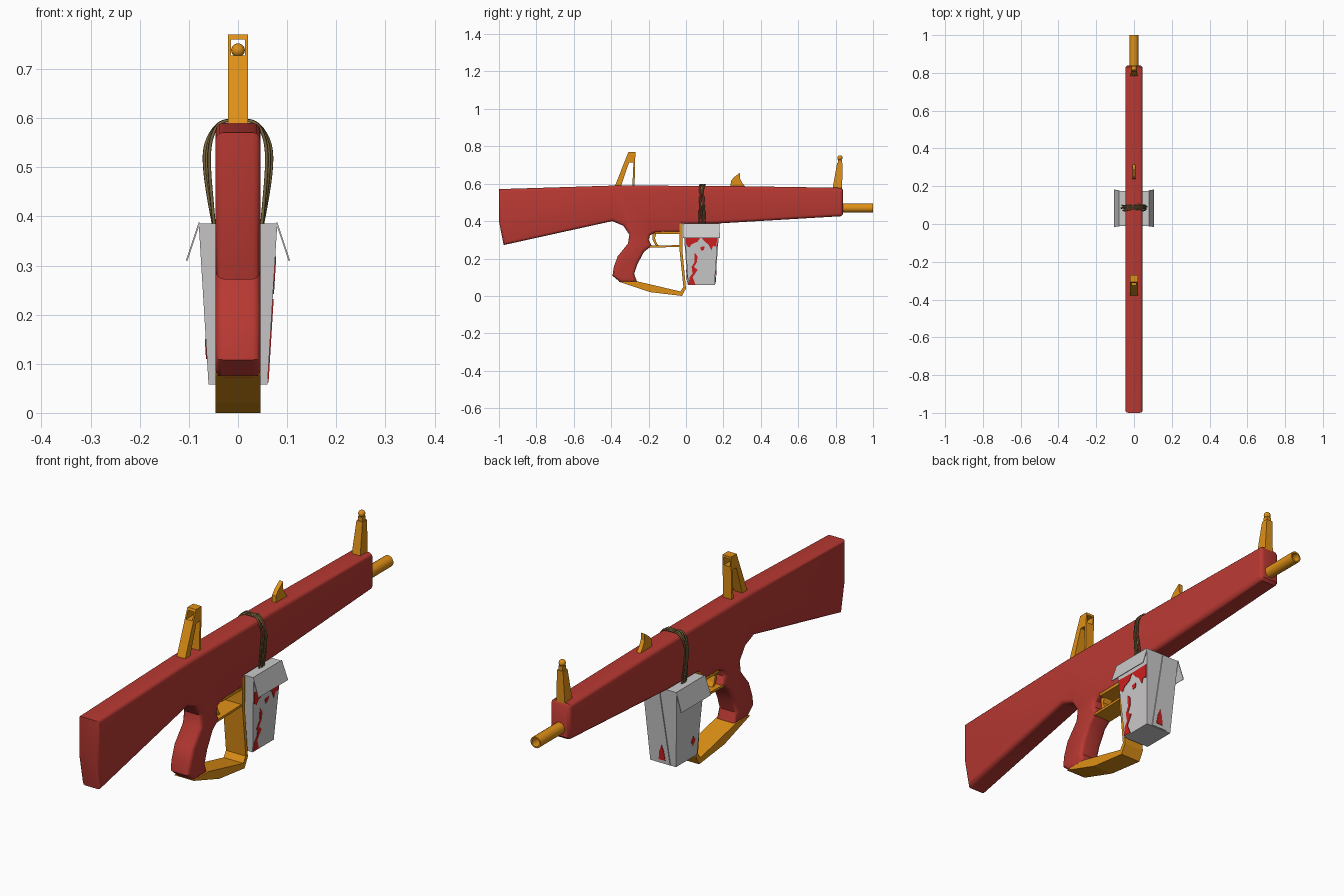
import bpy, bmesh, math, random

if "Cube" in bpy.data.objects:
    bpy.data.objects.remove(bpy.data.objects["Cube"])
random.seed(4)

def material(name, col):
    m = bpy.data.materials.new(name)
    m.diffuse_color = (*col, 1)
    m.use_nodes = True
    m.node_tree.nodes["Principled BSDF"].inputs["Base Color"].default_value = m.diffuse_color
    return m

RED = material("red_wood", (0.48, 0.04, 0.032))
GOLD = material("gold_metal", (0.74, 0.28, 0.008))
WHITE = material("white_card", (0.6, 0.59, 0.59))
PAINT = material("red_paint", (0.62, 0.014, 0.014))
ROPE = material("olive_rope", (0.19, 0.13, 0.045))

def finish(name, bm, mat, smooth=None):
    bmesh.ops.recalc_face_normals(bm, faces=bm.faces)
    me = bpy.data.meshes.new(name)
    bm.to_mesh(me)
    bm.free()
    me.materials.append(mat)
    ob = bpy.data.objects.new(name, me)
    bpy.context.collection.objects.link(ob)
    if smooth:
        bpy.ops.object.select_all(action='DESELECT')
        ob.select_set(True)
        bpy.context.view_layer.objects.active = ob
        bpy.ops.object.shade_smooth_by_angle(angle=math.radians(smooth))
    return ob

def solid(name, a, b, mat, bevel=0, smooth=None):
    """Closed solid between two matching outlines."""
    bm = bmesh.new()
    va, vb = [bm.verts.new(p) for p in a], [bm.verts.new(p) for p in b]
    caps = [bm.faces.new(va), bm.faces.new(vb)]
    n = len(a)
    for i in range(n):
        j = (i + 1) % n
        bm.faces.new((va[i], va[j], vb[j], vb[i]))
    if bevel:
        bmesh.ops.recalc_face_normals(bm, faces=bm.faces)
        edges = [e for f in caps for e in f.edges]
        bmesh.ops.bevel(bm, geom=edges, offset=bevel, segments=3, profile=0.5, affect='EDGES')
    return finish(name, bm, mat, smooth)

def prism(name, pts, x0, x1, mat, **kw):
    """Side (y, z) outline extruded across x."""
    return solid(name, [(x0, y, z) for y, z in pts], [(x1, y, z) for y, z in pts], mat, **kw)

# stock, receiver and grip in one silhouette
prism("body", [(-1, .571), (-.383, .59), (.2, .588), (.832, .578), (.84, .565), (.84, .437), (.828, .426),
               (.18, .388), (-.02, .386), (-.022, .342), (-.165, .338), (-.192, .325), (-.2, .3),
               (-.183, .268), (-.225, .235), (-.26, .17), (-.277, .118), (-.262, .075), (-.35, .072),
               (-.393, .108), (-.386, .155), (-.365, .212), (-.31, .28), (-.303, .327), (-.335, .375),
               (-.394, .4), (-.975, .272), (-1, .4)], -.046, .046, RED, bevel=.016, smooth=35)

# trigger guard, crossbar and trigger
prism("guard", [(-.035, .386), (-.018, .386), (-.02, .25), (.0, .04), (-.022, .0), (-.19, .02), (-.36, .076),
                (-.262, .078), (-.03, .024), (-.014, .048), (-.035, .25)], -.046, .046, GOLD)
prism("guard_crossbar", [(-.2, .258), (-.03, .262), (-.03, .272), (-.2, .268)], -.04, .04, GOLD)
prism("guard_plate", [(-.165, .332), (-.025, .332), (-.025, .345), (-.165, .345)], -.04, .04, GOLD)
prism("trigger", [(-.18, .345), (-.155, .345), (-.166, .31), (-.158, .285), (-.145, .266), (-.165, .272),
                  (-.178, .3)], -.02, .02, GOLD)

# rear sight: two legs, then an open window on top
prism("rear_sight_legs", [(-.383, .58), (-.325, .727), (-.272, .727), (-.275, .58), (-.287, .58),
                          (-.281, .712), (-.305, .712), (-.35, .58)], -.02, .02, GOLD)
for s, side in ((-1, "left"), (1, "right")):
    prism("rear_sight_" + side, [(-.325, .727), (-.308, .77), (-.27, .77), (-.272, .727)],
          s * .014, s * .02, GOLD)
prism("rear_sight_top", [(-.312, .76), (-.308, .77), (-.27, .77), (-.27, .76)], -.02, .02, GOLD)

# middle fin
prism("middle_fin", [(.238, .575), (.24, .615), (.255, .633), (.288, .658), (.288, .628), (.3, .605),
                     (.325, .575)], -.009, .009, GOLD)

# front sight: tapered post, collar and bead
solid("front_sight_post", [(x, y, .57) for x, y in ((-.02, .783), (.02, .783), (.02, .834), (-.02, .834))],
      [(x, y, .71) for x, y in ((-.014, .808), (.014, .808), (.014, .838), (-.014, .838))], GOLD)
prism("front_sight_collar", [(.812, .705), (.812, .727), (.834, .727), (.834, .705)], -.01, .01, GOLD)
bpy.ops.mesh.primitive_uv_sphere_add(segments=16, ring_count=10, radius=.014, location=(0, .823, .738))
bead = bpy.context.object
bead.name = "front_sight_bead"
bead.data.materials.append(GOLD)
bpy.ops.object.shade_smooth()

# hollow barrel
bm = bmesh.new()
rings = [[bm.verts.new((r * math.cos(t * math.pi / 8), y, .47 + r * math.sin(t * math.pi / 8)))
          for t in range(16)] for r, y in ((.024, .8), (.024, 1), (.018, 1), (.018, .85))]
for a, b in zip(rings, rings[1:]):
    for i in range(16):
        j = (i + 1) % 16
        bm.faces.new((a[i], a[j], b[j], b[i]))
bm.faces.new(rings[0])
bm.faces.new(rings[-1])
finish("barrel", bm, GOLD, 40)

# tapered carton hung under the body
BZ, TZ = .058, .386
def rect(hx, y0, y1, z):
    return [(-hx, y0, z), (hx, y0, z), (hx, y1, z), (-hx, y1, z)]
solid("carton", rect(.06, .012, .152, BZ), rect(.08, -.011, .176, TZ), WHITE)

def wall_x(z):
    return .06 + .02 * (z - BZ) / (TZ - BZ)

def wall_y(z, s):
    t = (z - BZ) / (TZ - BZ)
    return .152 + .024 * t if s > 0 else .012 - .023 * t

def side_plate(name, pts, s, mat):
    solid(name, [(s * (wall_x(z) - .002), y, z) for y, z in pts],
          [(s * (wall_x(z) + .002), y, z) for y, z in pts], mat)

def end_plate(name, pts, s, mat, t=.002):
    solid(name, [(x, wall_y(z, s) - s * .002, z) for x, z in pts],
          [(x, wall_y(z, s) + s * t, z) for x, z in pts], mat)

# red paint splashes
patches = [[(-.002, .318), (.08, .316), (.062, .29), (.03, .276), (.018, .258), (.002, .27)],
           [(.08, .316), (.168, .318), (.162, .262), (.145, .268), (.135, .244), (.12, .275), (.1, .29)],
           [(.045, .232), (.062, .212), (.058, .18), (.043, .155), (.062, .14), (.036, .1), (.05, .062),
            (.013, .062), (.02, .1), (.035, .12), (.03, .155), (.045, .18)],
           [(.076, .262), (.1, .264), (.095, .245), (.08, .242)]]
for i, p in enumerate(patches):
    side_plate(f"paint_right_{i}", p, 1, PAINT)
side_plate("paint_left", [(.03, .13), (.045, .15), (.06, .125), (.045, .11)], -1, PAINT)

for s, side in ((-1, "left"), (1, "right")):
    # hanging flaps
    a = [(s * .08, -.013, .388), (s * .08, .178, .388), (s * .106, .182, .31), (s * .106, -.015, .31)]
    solid("carton_flap_" + side, a, [(x - s * .003, y, z - .001) for x, y, z in a], WHITE)
    # end folds and their paint
    end = "front" if s > 0 else "back"
    end_plate("carton_fold_" + end, [(-.035, .06), (.035, .06), (0, .384)], s, WHITE, .004)
    end_plate("paint_" + end, [(-.014, .075), (.016, .075), (.012, .11), (0, .14), (-.01, .11)], s, PAINT, .006)

# rope strands looped round the body
for k in range(5):
    cu = bpy.data.curves.new("rope_strand", 'CURVE')
    cu.dimensions = '3D'
    cu.bevel_depth = .0035
    cu.bevel_resolution = 1
    cu.resolution_u = 4
    sp = cu.splines.new('NURBS')
    b = .001 * (k % 3) * 5
    half = [(.048, .375), (.053 + b * .6, .43), (.059 + b, .5), (.058 + b, .545), (.047 + b * .3, .58),
            (.03, .595), (.012, .594)]
    path = [(-x, z) for x, z in half] + [(x, z) for x, z in reversed(half)]
    sp.points.add(len(path) - 1)
    for p, (x, z) in zip(sp.points, path):
        p.co = (x, .075 + .006 * k + random.uniform(-.006, .006), z, 1)
    sp.use_endpoint_u = True
    sp.order_u = 3
    cu.materials.append(ROPE)
    ob = bpy.data.objects.new(f"rope_strand_{k}", cu)
    bpy.context.collection.objects.link(ob)
